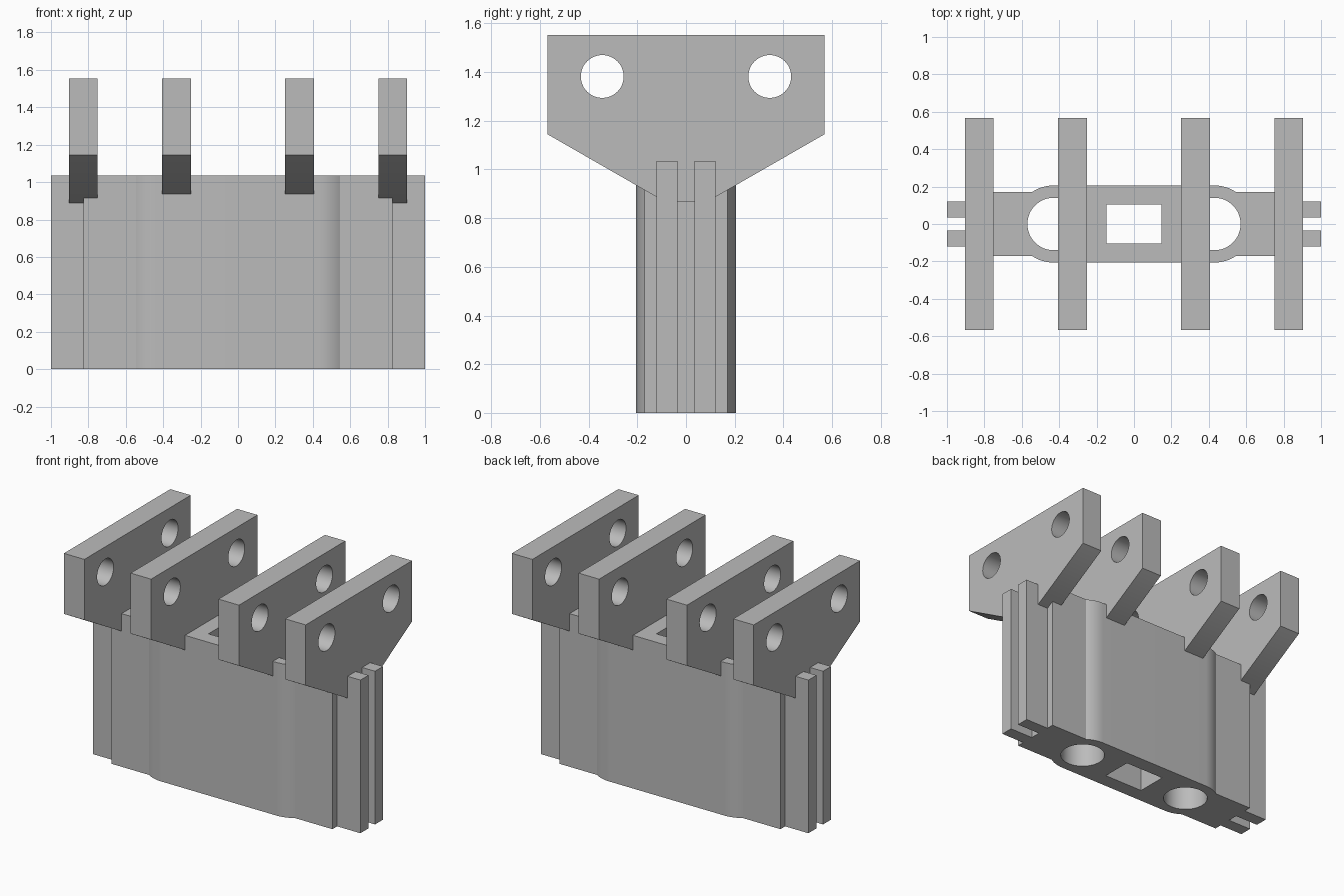
import bpy, bmesh
from math import sin, cos, pi, asin, radians
from mathutils import Matrix

cube = bpy.data.objects.get("Cube")
if cube:
    bpy.data.objects.remove(cube, do_unlink=True)

grey = bpy.data.materials.new("plain grey")
grey.use_nodes = True
grey.diffuse_color = (0.5, 0.5, 0.5, 1)
grey.node_tree.nodes["Principled BSDF"].inputs["Base Color"].default_value = (0.5, 0.5, 0.5, 1)


def arc(cx, cy, r, start, end, n):
    steps = [start + (end - start) * i / n for i in range(n + 1)]
    return [(cx + r * cos(a), cy + r * sin(a)) for a in steps]


def circle(cx, cy, r, n=48):
    return arc(cx, cy, r, 0, 2 * pi, n)[:-1]


def extrude_profile(name, loops, depth, matrix=Matrix()):
    """Fill an outline with holes, extrude it along local z and place it."""
    bm = bmesh.new()
    for loop in loops:
        verts = [bm.verts.new((x, y, 0)) for x, y in loop]
        for a, b in zip(verts, verts[1:] + verts[:1]):
            bm.edges.new((a, b))
    bmesh.ops.triangle_fill(bm, edges=bm.edges[:], use_beauty=True, normal=(0, 0, 1))
    top = bmesh.ops.extrude_face_region(bm, geom=bm.faces[:], use_keep_orig=True)["geom"]
    bmesh.ops.translate(bm, verts=[g for g in top if isinstance(g, bmesh.types.BMVert)],
                        vec=(0, 0, depth))
    bmesh.ops.recalc_face_normals(bm, faces=bm.faces[:])
    bm.transform(matrix)
    mesh = bpy.data.meshes.new(name)
    bm.to_mesh(mesh)
    bm.free()
    mesh.polygons.foreach_set("use_smooth", [True] * len(mesh.polygons))
    mesh.set_sharp_from_angle(angle=radians(30))
    mesh.materials.append(grey)
    obj = bpy.data.objects.new(name, mesh)
    bpy.context.collection.objects.link(obj)
    return obj


# Body: rounded centre, narrower ends, and two prongs at each end
hole_x, bulge, end_y, end_x = 0.43, 0.206, 0.171, 0.826
prong_in, prong_out = 0.035, 0.121
quarter = [(end_x, prong_in), (1, prong_in), (1, prong_out), (end_x, prong_out), (end_x, end_y)]
quarter += arc(hole_x, 0, bulge, asin(end_y / bulge), pi / 2, 12)
half = quarter + [(-x, y) for x, y in reversed(quarter)]
outline = half + [(x, -y) for x, y in reversed(half)]
window = [(-0.147, -0.105), (0.147, -0.105), (0.147, 0.105), (-0.147, 0.105)]
extrude_profile("body", [outline, circle(-hole_x, 0, 0.14), circle(hole_x, 0, 0.14), window], 1.035)

# Hanger plates: tapered below, with two round holes, spaced along the body
side = [(0.084, 0.866), (0.568, 1.144), (0.568, 1.553)]
plate = side + [(-y, z) for y, z in reversed(side)]
bores = [circle(s * 0.344, 1.382, 0.088) for s in (-1, 1)]
thickness = 0.153
# Local x, y, z become world y, z, x
stand = Matrix(((0, 0, 1, 0), (1, 0, 0, 0), (0, 1, 0, 0), (0, 0, 0, 1)))
plates = {"right_outer_plate": -0.8275, "right_inner_plate": -0.3285,
          "left_inner_plate": 0.3285, "left_outer_plate": 0.8275}
for name, x in plates.items():
    extrude_profile(name, [plate] + bores, thickness,
                    Matrix.Translation((x - thickness / 2, 0, 0)) @ stand)
